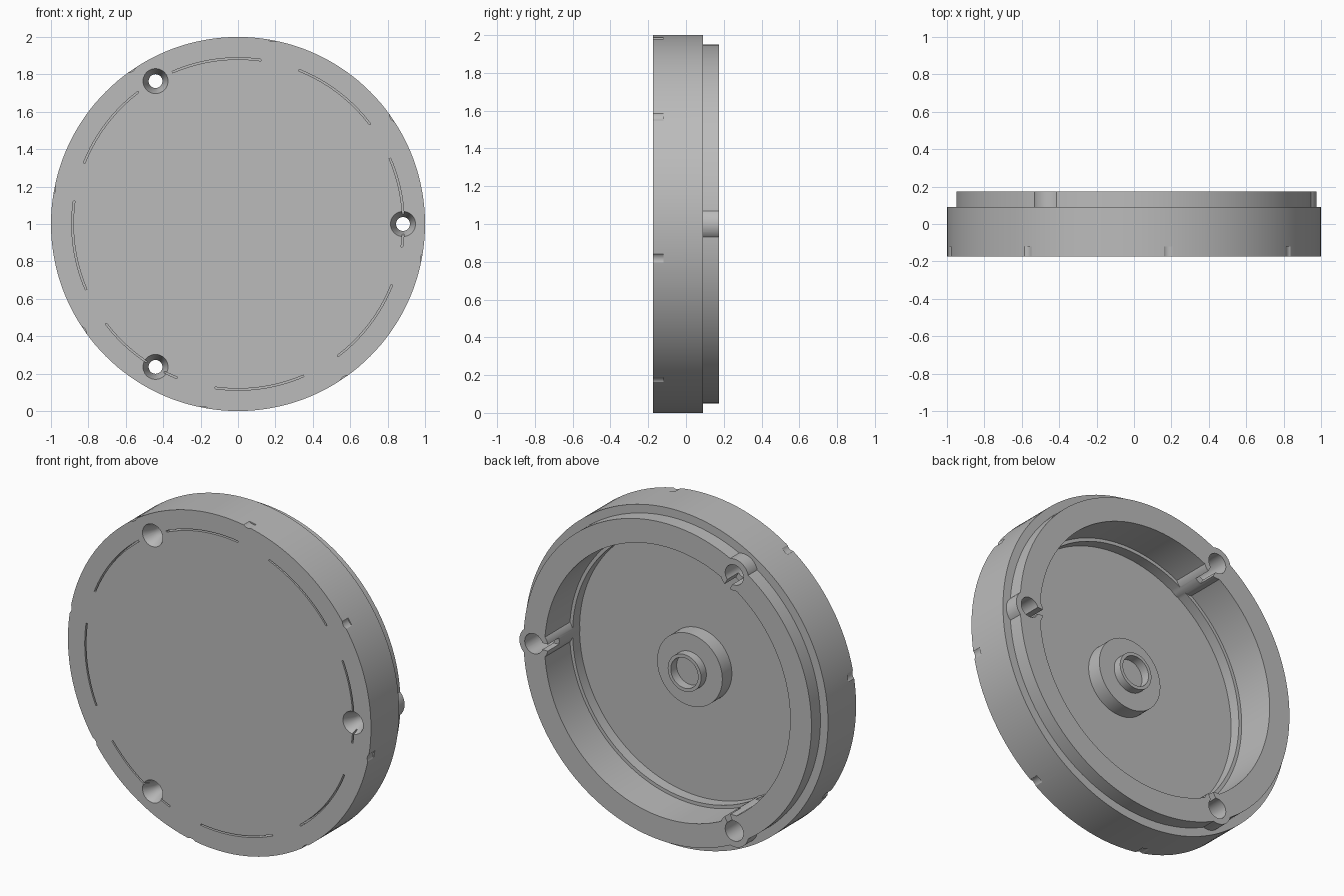
import bpy, bmesh, math

if "Cube" in bpy.data.objects:
    bpy.data.objects.remove(bpy.data.objects["Cube"])

grey = bpy.data.materials.new("mid_grey")
grey.diffuse_color = (0.5, 0.5, 0.5, 1)
grey.use_nodes = True
grey.node_tree.nodes["Principled BSDF"].inputs["Base Color"].default_value = grey.diffuse_color


def finish(name, bm):
    bmesh.ops.recalc_face_normals(bm, faces=bm.faces)
    me = bpy.data.meshes.new(name)
    bm.to_mesh(me)
    bm.free()
    me.materials.append(grey)
    ob = bpy.data.objects.new(name, me)
    bpy.context.collection.objects.link(ob)
    return ob


def lathe(name, profile, segs, cx=0.0, cz=1.0):
    """Spin (radius, y) points around the y axis; first and last sit on the axis."""
    bm = bmesh.new()
    rings = []
    for r, y in profile:
        n = 1 if r == 0 else segs
        rings.append([bm.verts.new((cx + r * math.cos(2 * math.pi * i / segs), y,
                                    cz + r * math.sin(2 * math.pi * i / segs)))
                      for i in range(n)])
    for a, b in zip(rings, rings[1:]):
        if len(a) == 1:
            bm.faces.new(b)
        elif len(b) == 1:
            bm.faces.new(a)
        else:
            for i in range(segs):
                j = (i + 1) % segs
                bm.faces.new((a[i], a[j], b[j], b[i]))
    # flat end caps already close the profile, so drop the loose axis points
    bmesh.ops.delete(bm, geom=[v for v in bm.verts if not v.link_faces], context='VERTS')
    return finish(name, bm)


def arc_block(name, r0, r1, a0, a1, y0, y1, steps):
    """Solid arc between two radii and two angles in degrees."""
    bm = bmesh.new()
    secs = []
    for i in range(steps + 1):
        a = math.radians(a0 + (a1 - a0) * i / steps)
        secs.append([bm.verts.new((r * math.cos(a), y, 1 + r * math.sin(a)))
                     for r, y in ((r0, y0), (r1, y0), (r1, y1), (r0, y1))])
    for s, t in zip(secs, secs[1:]):
        for k in range(4):
            m = (k + 1) % 4
            bm.faces.new((s[k], s[m], t[m], t[k]))
    bm.faces.new(secs[0])
    bm.faces.new(secs[-1])
    return finish(name, bm)


def boolean(target, tool, op):
    mod = target.modifiers.new(op.lower(), 'BOOLEAN')
    mod.operation = op
    mod.solver = 'EXACT'
    mod.object = tool
    bpy.context.view_layer.objects.active = target
    bpy.ops.object.modifier_apply(modifier=mod.name)
    bpy.data.objects.remove(tool, do_unlink=True)


# cover: disc, stepped lip, cavity with ledge, centre hub with ring
cover = lathe("round_cover", [
    (0, -.175), (1, -.175), (1, .09), (.95, .09), (.95, .175), (.81, .175),
    (.81, -.06), (.79, -.06), (.79, -.125), (.215, -.125), (.215, -.035),
    (.11, -.035), (.11, .015), (.09, .015), (.09, -.04), (0, -.04)], 144)

# screw bosses, countersunk holes and the slots from hole to cavity
for deg in (0, 120, 240):
    a = math.radians(deg)
    x, z = .882 * math.cos(a), 1 + .882 * math.sin(a)
    boss = lathe("boss", [(0, -.14), (.095, -.14), (.095, .175), (0, .175)], 40, x, z)
    boolean(cover, boss, 'UNION')
    hole = lathe("hole", [(0, -.2), (.077, -.2), (.037, -.1), (.037, -.05),
                          (.06, -.05), (.06, .2), (0, .2)], 36, x, z)
    boolean(cover, hole, 'DIFFERENCE')
    slot = arc_block("slot", .74, .85, deg - 1.4, deg + 1.4, .07, .2, 1)
    boolean(cover, slot, 'DIFFERENCE')

# eight thin arc grooves on the front, eight small notches on the front edge
for k in range(8):
    groove = arc_block("groove", .88, .889, 45 * k - 8, 45 * k + 23.4, -.2, -.14, 16)
    boolean(cover, groove, 'DIFFERENCE')
    a = math.radians(45 * k - 10.5)
    notch = lathe("notch", [(0, -.2), (.04, -.2), (.04, -.12), (0, -.12)], 24,
                  1.032 * math.cos(a), 1 + 1.032 * math.sin(a))
    boolean(cover, notch, 'DIFFERENCE')

# smooth round walls, sharp edges
bpy.ops.object.select_all(action='DESELECT')
cover.select_set(True)
bpy.context.view_layer.objects.active = cover
bpy.ops.object.shade_smooth_by_angle(angle=math.radians(25))
